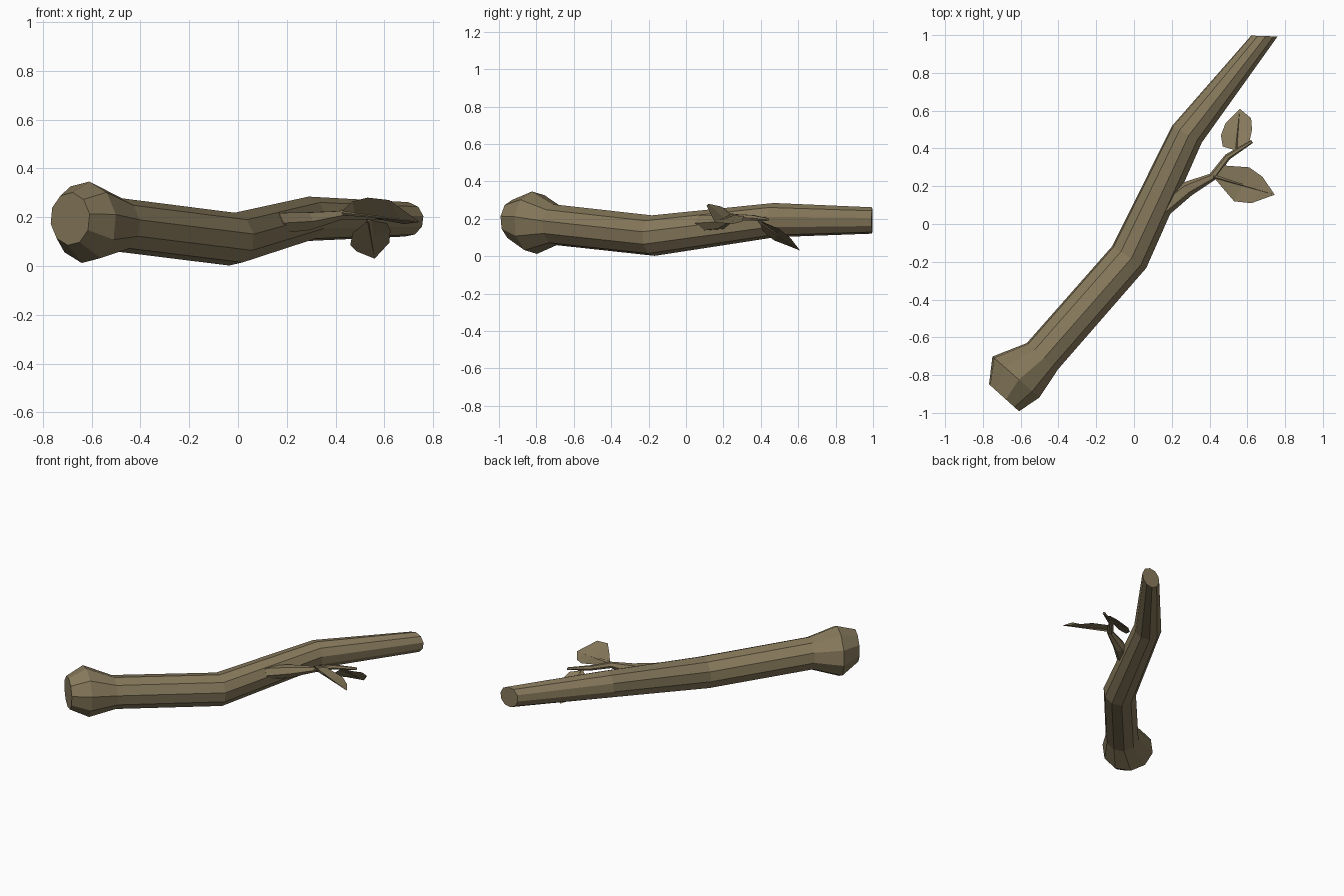
import bpy, bmesh
from math import sin, cos, radians, tau
from mathutils import Vector

if "Cube" in bpy.data.objects:
    bpy.data.objects.remove(bpy.data.objects["Cube"])

bark = bpy.data.materials.new("bark")
bark.diffuse_color = (0.24, 0.19, 0.105, 1)
bark.use_nodes = True
bark.node_tree.nodes["Principled BSDF"].inputs["Base Color"].default_value = bark.diffuse_color


def finish(name, bm):
    me = bpy.data.meshes.new(name)
    bm.to_mesh(me)
    bm.free()
    ob = bpy.data.objects.new(name, me)
    me.materials.append(bark)
    bpy.context.collection.objects.link(ob)
    return ob


def tube(name, rings, sides, phase):
    """Loft upright rings given as (x, y, z, radius, heading in degrees)."""
    bm = bmesh.new()
    loops = []
    for x, y, z, r, h in rings:
        across = Vector((sin(radians(h)), -cos(radians(h)), 0))
        loop = []
        for i in range(sides):
            a = radians(phase) + tau * i / sides
            loop.append(bm.verts.new(Vector((x, y, z)) + across * (r * cos(a)) + Vector((0, 0, r * sin(a)))))
        loops.append(loop)
    for a, b in zip(loops, loops[1:]):
        for i in range(sides):
            j = (i + 1) % sides
            bm.faces.new((a[i], a[j], b[j], b[i]))
    bm.faces.new(loops[0])
    bm.faces.new(loops[-1])
    bmesh.ops.recalc_face_normals(bm, faces=bm.faces)
    return finish(name, bm)


def leaf(name, base, tip, left, right, rib):
    """Folded blade: one half on each side of the midrib, plus a tapered rib."""
    bm = bmesh.new()
    b, t = bm.verts.new(base), bm.verts.new(tip)
    n = len(left)
    mids = [bm.verts.new(Vector(base).lerp(Vector(tip), (i + 0.6) / (n + 0.4))) for i in range(n)]
    for side, flip in ((left, True), (right, False)):
        edge = [bm.verts.new(p) for p in side]
        faces = [(b, edge[0], mids[0])]
        faces += [(mids[i], edge[i], edge[i + 1], mids[i + 1]) for i in range(n - 1)]
        faces.append((mids[-1], edge[-1], t))
        for f in faces:
            bm.faces.new(f[::-1] if flip else f)
    # triangular midrib tapering to the leaf tip
    d = (Vector(tip) - Vector(base)).normalized()
    s = d.cross(Vector((0, 0, 1))).normalized()
    u = s.cross(d)
    ring = [bm.verts.new(Vector(base) + o * rib) for o in (s, u, -s, -u)]
    for i in range(4):
        bm.faces.new((ring[i], t, ring[(i + 1) % 4]))
    bm.faces.new(ring)
    return finish(name, bm)


# main branch with a swollen butt end
tube("branch", [
    (-0.688, -0.92, 0.193, 0.109, 48),
    (-0.625, -0.81, 0.179, 0.168, 49),
    (-0.485, -0.70, 0.168, 0.110, 50),
    (-0.025, -0.175, 0.110, 0.109, 57),
    (0.28, 0.475, 0.193, 0.092, 61),
    (0.69, 0.995, 0.191, 0.071, 88),
], 10, 11)

# side twig
tube("twig", [
    (0.15, 0.08, 0.176, 0.048, 50),
    (0.28, 0.185, 0.183, 0.042, 40),
    (0.415, 0.25, 0.207, 0.021, 42),
    (0.495, 0.355, 0.205, 0.017, 42),
    (0.625, 0.437, 0.195, 0.009, 32),
], 6, 0)

# large leaf
leaf("large_leaf", (0.42, 0.25, 0.22), (0.745, 0.155, 0.18),
     [(0.47, 0.31, 0.215), (0.61, 0.30, 0.185), (0.68, 0.25, 0.172)],
     [(0.47, 0.19, 0.265), (0.53, 0.12, 0.28), (0.62, 0.11, 0.27)], 0.011)

# small drooping leaf
leaf("small_leaf", (0.537, 0.39, 0.19), (0.56, 0.61, 0.03),
     [(0.47, 0.41, 0.135), (0.46, 0.47, 0.085), (0.485, 0.535, 0.06)],
     [(0.61, 0.43, 0.175), (0.625, 0.50, 0.145), (0.62, 0.56, 0.095)], 0.011)
